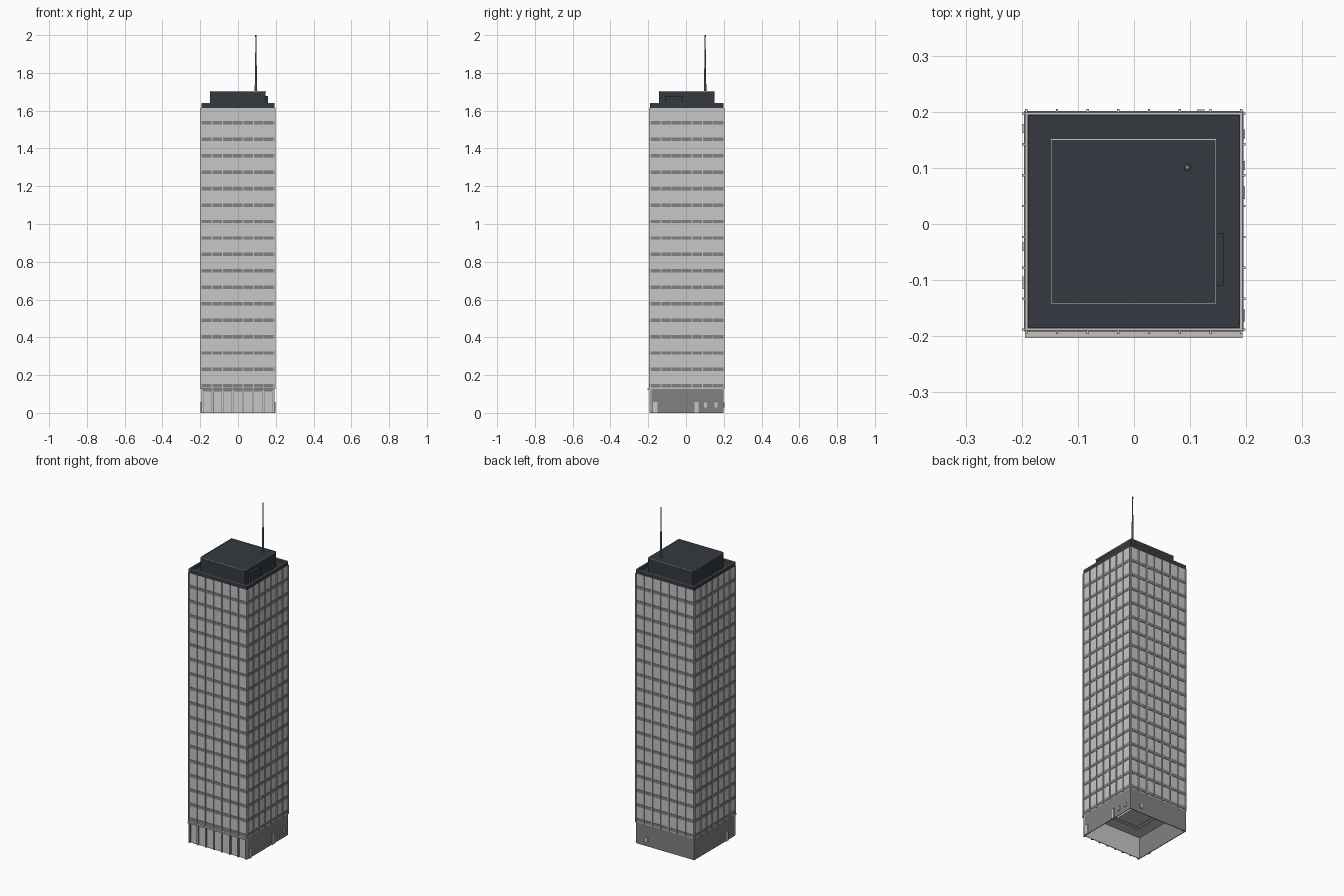
import bpy, bmesh
from mathutils import Matrix, Vector

old = bpy.data.objects.get("Cube")
if old:
    bpy.data.objects.remove(old, do_unlink=True)


def material(name, r, g, b):
    m = bpy.data.materials.new(name)
    m.use_nodes = True
    m.diffuse_color = (r, g, b, 1)
    m.node_tree.nodes["Principled BSDF"].inputs["Base Color"].default_value = (r, g, b, 1)
    return m


light = material("light concrete", 0.57, 0.57, 0.57)
grey = material("mid grey", 0.22, 0.22, 0.22)
dark = material("dark slate", 0.035, 0.042, 0.052)
stone = material("pale stone", 0.58, 0.54, 0.54)


def boxes(name, mat, items):
    """One object made of boxes given as (x0, x1, y0, y1, z0, z1)."""
    bm = bmesh.new()
    for x0, x1, y0, y1, z0, z1 in items:
        centre = Vector((x0 + x1, y0 + y1, z0 + z1)) / 2
        size = Matrix.Diagonal((x1 - x0, y1 - y0, z1 - z0, 1))
        bmesh.ops.create_cube(bm, size=1, matrix=Matrix.Translation(centre) @ size)
    mesh = bpy.data.meshes.new(name)
    bm.to_mesh(mesh)
    bm.free()
    mesh.materials.append(mat)
    ob = bpy.data.objects.new(name, mesh)
    bpy.context.collection.objects.link(ob)
    return ob


def ring(x0, x1, y0, y1, z0, z1, t):
    """Four walls of thickness t inside a rectangle."""
    return [(x0, x1, y0, y0 + t, z0, z1), (x0, x1, y1 - t, y1, z0, z1),
            (x0, x0 + t, y0 + t, y1 - t, z0, z1), (x1 - t, x1, y0 + t, y1 - t, z0, z1)]


X0, X1, Y0, Y1 = -0.194, 0.193, -0.190, 0.199
BASE, TOP = 0.127, 1.615
BAY = (X1 - X0) / 7

# Tower shaft
boxes("tower_shaft", light, [(X0, X1, Y0, Y1, BASE, TOP - 0.015)])
boxes("shaft_top_edge", light, ring(X0, X1, Y0, Y1, TOP - 0.015, TOP, 0.006))

# Horizontal floor bands
p = 0.002
bands = []
for i in range(17):
    z = 0.143 + i * 0.087
    bands += ring(X0 - p, X1 + p, Y0 - p, Y1 + p, z - 0.009, z + 0.009, 0.004)
boxes("floor_bands", grey, bands)

# Vertical fins on all four sides
fins = []
d, w = 0.006, 0.002
for i in range(8):
    x = X0 + w + i * (X1 - X0 - 2 * w) / 7
    y = Y0 + w + i * (Y1 - Y0 - 2 * w) / 7
    fins += [(x - w, x + w, Y0 - d, Y0, BASE, TOP), (x - w, x + w, Y1, Y1 + d, BASE, TOP),
             (X0 - d, X0, y - w, y + w, BASE, TOP), (X1, X1 + d, y - w, y + w, BASE, TOP)]
boxes("facade_fins", light, fins)

# Hollow base: three plain walls, glazed front, entrance ledge
t = 0.004
boxes("base_walls", grey, ring(X0, X1, Y0 + 0.004, Y1, 0, BASE, t)[1:])
boxes("base_front_panels", light, [(X0, X1, Y0 + 0.004, Y0 + 0.008, 0, BASE)])
boxes("entrance_ledge", stone, [(X0, X1, -0.203, Y0 + 0.004, 0.121, BASE + 0.002)])
frames, columns = [], []
for i in range(8):
    x = X0 + 0.006 + i * (X1 - X0 - 0.012) / 7
    frames.append((x - 0.006, x + 0.006, Y0 + 0.001, Y0 + 0.004, 0, 0.121))
    columns.append((x - 0.0035, x + 0.0035, Y0 - 0.004, Y0 + 0.001, 0, 0.121))
frames.append((X0, X1, Y0 + 0.001, Y0 + 0.004, 0.114, 0.121))
boxes("front_frames", grey, frames)
boxes("front_columns", light, columns)
boxes("base_ceiling_core", light, [(-0.11, 0.11, -0.1, 0.11, 0.112, BASE),
                                   (-0.07, 0.07, -0.06, 0.07, 0.097, 0.112)])

# Doors and small vents around the base
doors = []
for y, half, z0, z1 in [(-0.163, 0.011, 0, 0.058), (0.056, 0.011, 0, 0.058),
                        (0.104, 0.008, 0.028, 0.054), (0.16, 0.008, 0.028, 0.054)]:
    doors.append((X1, X1 + 0.005, y - half, y + half, z0, z1))
for y, half, z0, z1 in [(0.17, 0.008, 0.028, 0.054), (-0.04, 0.008, 0.028, 0.054),
                        (-0.105, 0.011, 0, 0.058)]:
    doors.append((X0 - 0.005, X0, y - half, y + half, z0, z1))
doors.append((0.112, 0.126, Y1, Y1 + 0.005, 0.028, 0.054))
boxes("doors_and_vents", light, doors)

# Roof, parapet and rim
boxes("roof_deck", dark, [(X0 + 0.006, X1 - 0.006, Y0 + 0.006, Y1 - 0.006, 1.6, 1.612)])
boxes("parapet", dark, ring(X0, X1, Y0, Y1, TOP, 1.638, 0.006))
boxes("parapet_rim", stone, ring(X0, X1, Y0, Y1, 1.638, 1.641, 0.005))

# Penthouse with thin trim and a side plant box
boxes("penthouse", dark, [(-0.148, 0.146, -0.142, 0.151, 1.612, 1.702)])
boxes("penthouse_trim", light, ring(-0.149, 0.147, -0.143, 0.152, 1.7, 1.704, 0.002))
boxes("plant_box", dark, [(0.146, 0.16, -0.11, -0.017, 1.612, 1.678)])


# Tapering antenna
def tube(name, r0, r1, z0, z1):
    bpy.ops.mesh.primitive_cone_add(vertices=8, radius1=r0, radius2=r1, depth=z1 - z0,
                                    location=(0.095, 0.101, (z0 + z1) / 2))
    ob = bpy.context.object
    ob.name = name
    ob.data.materials.append(grey)


tube("antenna_foot", 0.007, 0.006, 1.702, 1.75)
tube("antenna_mast", 0.005, 0.003, 1.75, 1.99)
tube("antenna_tip", 0.004, 0.004, 1.99, 2.0)
